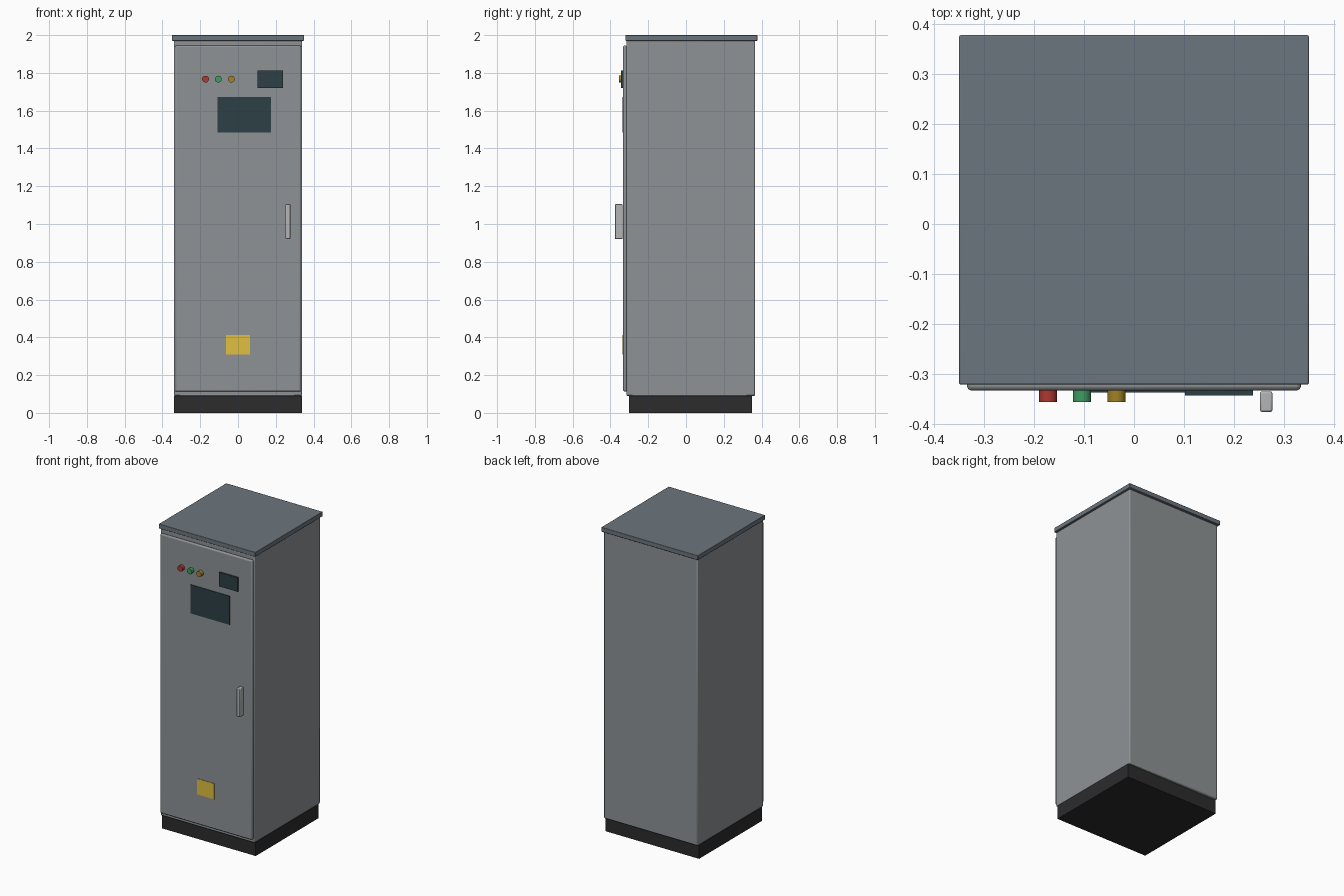
import bpy
from math import radians

if "Cube" in bpy.data.objects:
    bpy.data.objects.remove(bpy.data.objects["Cube"])


def material(name, rgb):
    m = bpy.data.materials.new(name)
    m.diffuse_color = (*rgb, 1)
    m.use_nodes = True
    m.node_tree.nodes["Principled BSDF"].inputs["Base Color"].default_value = m.diffuse_color
    return m


def finish(ob, name, mat, bevel, segments=2):
    ob.name = name
    if mat:
        ob.data.materials.append(mat)
    if bevel:
        mod = ob.modifiers.new("edge_bevel", 'BEVEL')
        mod.width = bevel
        mod.segments = segments
        mod.limit_method = 'ANGLE'
    bpy.ops.object.shade_smooth_by_angle(angle=radians(35))
    return ob


def box(name, x, y, z, mat=None, bevel=0.0, segments=2):
    """Box from (min, max) ranges on each axis."""
    bpy.ops.mesh.primitive_cube_add(size=1, location=[(a + b) / 2 for a, b in (x, y, z)])
    ob = bpy.context.object
    ob.scale = [b - a for a, b in (x, y, z)]
    bpy.ops.object.transform_apply(location=False, rotation=False, scale=True)
    return finish(ob, name, mat, bevel, segments)


steel_blue = material("lid_paint", (0.15, 0.18, 0.21))
grey = material("cabinet_paint", (0.27, 0.29, 0.30))
black = material("plinth_paint", (0.025, 0.025, 0.027))
glass = material("dark_glass", (0.025, 0.05, 0.06))
yellow = material("warning_yellow", (0.75, 0.52, 0.05))
metal = material("handle_metal", (0.45, 0.46, 0.47))

# Cabinet shell
box("plinth", (-0.34, 0.34), (-0.302, 0.35), (0, 0.09), black)
box("cabinet_body", (-0.34, 0.34), (-0.316, 0.366), (0.09, 1.97), grey, 0.006)
box("lid", (-0.35, 0.35), (-0.321, 0.378), (1.97, 2.0), steel_blue, 0.003)

# Door and its fittings
box("door", (-0.334, 0.334), (-0.333, -0.312), (0.113, 1.945), grey, 0.008)
box("door_handle", (0.252, 0.277), (-0.376, -0.335), (0.92, 1.105), metal, 0.004)
box("main_screen", (-0.109, 0.175), (-0.337, -0.331), (1.484, 1.672), glass)
box("meter_display", (0.102, 0.238), (-0.343, -0.331), (1.72, 1.812), glass)
box("warning_plate", (-0.063, 0.063), (-0.336, -0.331), (0.31, 0.413), yellow)

# Indicator buttons
buttons = [("red", -0.172, (0.42, 0.04, 0.03)),
           ("green", -0.104, (0.05, 0.33, 0.12)),
           ("amber", -0.035, (0.36, 0.22, 0.02))]
for colour, x, rgb in buttons:
    bpy.ops.mesh.primitive_cylinder_add(vertices=24, radius=0.018, depth=0.025,
                                        location=(x, -0.3435, 1.767),
                                        rotation=(radians(90), 0, 0))
    finish(bpy.context.object, colour + "_indicator", material(colour, rgb), 0)
